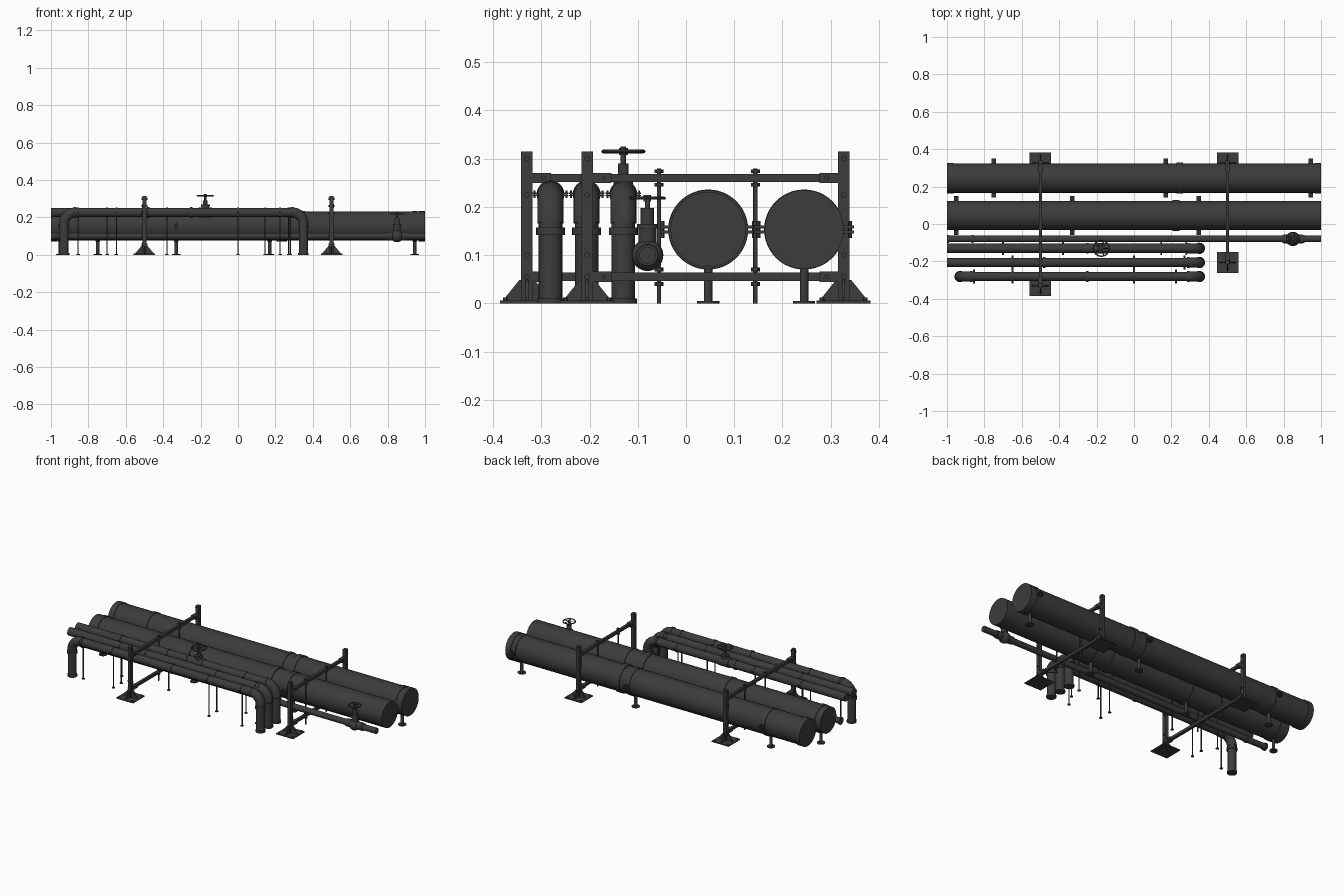
import bpy, bmesh, math
from mathutils import Vector, Matrix

if "Cube" in bpy.data.objects:
    bpy.data.objects.remove(bpy.data.objects["Cube"])

mat = bpy.data.materials.new("dark_steel")
mat.diffuse_color = (0.045, 0.045, 0.045, 1)
mat.use_nodes = True
mat.node_tree.nodes["Principled BSDF"].inputs["Base Color"].default_value = mat.diffuse_color


def finish(name, bm):
    me = bpy.data.meshes.new(name)
    bmesh.ops.recalc_face_normals(bm, faces=bm.faces[:])
    bm.to_mesh(me)
    bm.free()
    ob = bpy.data.objects.new(name, me)
    bpy.context.collection.objects.link(ob)
    me.materials.append(mat)
    bpy.ops.object.select_all(action='DESELECT')
    bpy.context.view_layer.objects.active = ob
    ob.select_set(True)
    bpy.ops.object.shade_smooth_by_angle(angle=math.radians(35))
    return ob


def box(bm, c, s):
    bmesh.ops.create_cube(bm, size=1, matrix=Matrix.Translation(c) @ Matrix.Diagonal((*s, 1)))


def cyl(bm, a, b, r, r2=None, n=24):
    a, b = Vector(a), Vector(b)
    rot = (b - a).to_track_quat('Z', 'Y').to_matrix().to_4x4()
    bmesh.ops.create_cone(bm, cap_ends=True, segments=n, radius1=r, radius2=r if r2 is None else r2,
                          depth=(b - a).length, matrix=Matrix.Translation((a + b) / 2) @ rot)


def sweep(bm, path, r, n=24, closed=False):
    # round tube along a path lying in the xz plane (or a flat ring in xy)
    pts = [Vector(p) for p in path]
    side = Vector((0, 0, 1)) if closed else Vector((0, 1, 0))
    m, rings = len(pts), []
    for i, p in enumerate(pts):
        q0 = pts[(i - 1) % m] if closed else pts[max(i - 1, 0)]
        q1 = pts[(i + 1) % m] if closed else pts[min(i + 1, m - 1)]
        up = (q1 - q0).normalized().cross(side)
        rings.append([bm.verts.new(p + r * (math.cos(t) * side + math.sin(t) * up))
                      for t in (2 * math.pi * k / n for k in range(n))])
    for i in range(m if closed else m - 1):
        a, b = rings[i], rings[(i + 1) % m]
        for k in range(n):
            bm.faces.new((a[k], a[(k + 1) % n], b[(k + 1) % n], b[k]))
    if not closed:
        bm.faces.new(rings[0])
        bm.faces.new(rings[-1])


def clamp(bm, x, y, z, r, w, ear):
    # split band with bolted ears on both sides
    cyl(bm, (x - w / 2, y, z), (x + w / 2, y, z), r, n=40)
    for s in (-1, 1):
        for dz in (-1, 1):
            box(bm, (x, y + s * (r + ear / 2 - 0.003), z + dz * ear * 0.25), (w, ear + 0.006, ear * 0.28))
        cyl(bm, (x, y + s * (r + ear * 0.6), z - ear * 0.8), (x, y + s * (r + ear * 0.6), z + ear * 0.8), ear * 0.2, n=6)


def wheel(bm, x, y, z, r):
    # handwheel with hub and spokes
    sweep(bm, [(x + r * math.cos(t), y + r * math.sin(t), z)
               for t in (2 * math.pi * k / 32 for k in range(32))], r * 0.09, 8, True)
    cyl(bm, (x, y, z - 0.007), (x, y, z + 0.007), r * 0.22)
    for k in range(5):
        t = 2 * math.pi * k / 5
        cyl(bm, (x, y, z), (x + r * math.cos(t), y + r * math.sin(t), z), r * 0.07, n=8)


# two large pipes with end sleeves, joint, clamps and stands
for name, y, ends, joint, stands in (
        ("back_large_pipe", 0.245, (-1, 0.965), 0.245, (-0.75, 0.17, 0.945)),
        ("middle_large_pipe", 0.046, (), 0.225, (-0.95, -0.33, 0.345))):
    bm = bmesh.new()
    cyl(bm, (-1, y, 0.153), (1, y, 0.153), 0.078, n=48)
    finish(name, bm)
    bm = bmesh.new()
    for x in ends:
        cyl(bm, (x, y, 0.153), (x + 0.035, y, 0.153), 0.082, n=48)
    cyl(bm, (joint - 0.018, y, 0.153), (joint + 0.018, y, 0.153), 0.083, n=48)
    finish(name + "_sleeves", bm)
    bm = bmesh.new()
    for x in stands:
        clamp(bm, x, y, 0.153, 0.082, 0.024, 0.022)
        cyl(bm, (x, y, 0), (x, y, 0.005), 0.023)
        cyl(bm, (x, y, 0.005), (x, y, 0.08), 0.009)
    finish(name + "_stands", bm)


def elbow(cx, cz, r, sgn):
    return [(cx + sgn * r * math.sin(t), cz + r * math.cos(t)) for t in (math.pi / 2 * k / 10 for k in range(11))]


# three small pipes turning down to the ground
R, H = 0.06, 0.226
for name, y, both, clamps, rings in (
        ("front_small_pipe", -0.281, True, (-0.855, -0.65, 0, 0.225), (-0.25,)),
        ("middle_small_pipe", -0.206, False, (-0.65, 0, 0.27), (-0.48,)),
        ("rear_small_pipe", -0.13, False, (-0.7, -0.38, 0.145, 0.28), (-0.25,))):
    path = [(0.35, 0)] + elbow(0.35 - R, H - R, R, 1)[::-1]
    path += ([*elbow(-0.93 + R, H - R, R, -1), (-0.93, 0)] if both else [(-1, H)])
    bm = bmesh.new()
    sweep(bm, [(px, y, pz) for px, pz in path], 0.0245)
    finish(name, bm)
    # elbow fittings, collars and feet
    bm = bmesh.new()
    for s, x in ((1, 0.35), (-1, -0.93))[:2 if both else 1]:
        sweep(bm, [(px, y, pz) for px, pz in elbow(x - s * R, H - R, R, s)], 0.027)
        cyl(bm, (x, y, 0.142), (x, y, 0.157), 0.030)
        cyl(bm, (x, y, 0), (x, y, 0.01), 0.028)
        cyl(bm, (x - s * R - 0.006, y, H), (x - s * R + 0.006, y, H), 0.029)
    for x in rings:
        cyl(bm, (x - 0.007, y, H), (x + 0.007, y, H), 0.0285)
    finish(name + "_fittings", bm)
    # clamps on thin rods
    bm = bmesh.new()
    for x in clamps:
        clamp(bm, x, y, H, 0.027, 0.009, 0.01)
        cyl(bm, (x, y, 0), (x, y, H), 0.0035, n=10)
        cyl(bm, (x, y, 0), (x, y, 0.004), 0.009)
    finish(name + "_hangers", bm)

# low thin pipe
bm = bmesh.new()
cyl(bm, (-1, -0.08, 0.1), (1, -0.08, 0.1), 0.0175)
for x in (-1, -0.87, 0.795, 0.9):
    cyl(bm, (x, -0.08, 0.1), (x + 0.012, -0.08, 0.1), 0.022)
finish("low_pipe", bm)

# gate valve on the low pipe
bm = bmesh.new()
v = (0.85, -0.08)
bmesh.ops.create_uvsphere(bm, u_segments=24, v_segments=16, radius=0.033,
                          matrix=Matrix.Translation((*v, 0.1)))
cyl(bm, (0.80, v[1], 0.1), (0.90, v[1], 0.1), 0.023)
for z0, z1, r in ((0.1, 0.158, 0.019), (0.155, 0.165, 0.022), (0.165, 0.198, 0.014), (0.195, 0.223, 0.005)):
    cyl(bm, (*v, z0), (*v, z1), r)
wheel(bm, *v, 0.218, 0.035)
finish("low_valve", bm)

# gate valve on the rear small pipe
bm = bmesh.new()
v = (-0.175, -0.13)
cyl(bm, (v[0] - 0.035, v[1], H), (v[0] + 0.035, v[1], H), 0.028)
for z0, z1, r in ((H, 0.262, 0.02), (0.258, 0.268, 0.024), (0.268, 0.29, 0.011), (0.288, 0.325, 0.0055)):
    cyl(bm, (*v, z0), (*v, z1), r)
wheel(bm, *v, 0.315, 0.042)
finish("upper_valve", bm)

# two support frames across the pipes
for tag, x, y0 in (("left", -0.5, -0.33), ("right", 0.5, -0.205)):
    y1 = 0.327
    bm = bmesh.new()
    for y in (y0, y1):
        box(bm, (x, y, 0.158), (0.02, 0.024, 0.314))
        box(bm, (x, y, 0.003), (0.115, 0.112, 0.006))
        for d in (-1, 1):
            for dx, dy in ((d, 0), (0, d)):  # gussets
                side = Vector((dy, dx, 0)) * 0.003
                c = Vector((x, y, 0))
                out = Vector((dx, dy, 0))
                prof = [c + out * a + Vector((0, 0, z)) for a, z in
                        ((0.008, 0.005), (0.045, 0.005), (0.045, 0.012), (0.016, 0.048), (0.008, 0.048))]
                f = bm.faces.new([bm.verts.new(p - side) for p in prof])
                ex = bmesh.ops.extrude_face_region(bm, geom=[f])
                bmesh.ops.translate(bm, vec=side * 2, verts=[e for e in ex["geom"] if isinstance(e, bmesh.types.BMVert)])
            for e in (-1, 1):
                cyl(bm, (x + d * 0.045, y + e * 0.045, 0), (x + d * 0.045, y + e * 0.045, 0.012), 0.005, n=6)
        for z in (0.055, 0.1, 0.225, 0.3):  # post bolts
            cyl(bm, (x - 0.016, y, z), (x + 0.016, y, z), 0.006, n=6)
    finish(tag + "_frame_posts", bm)
    bm = bmesh.new()
    for z in (0.055, 0.26):
        box(bm, (x, (y0 + y1) / 2, z), (0.016, y1 - y0, 0.017))
        for y, s in ((y0, 1), (y1, -1)):
            box(bm, (x, y + s * 0.025, z), (0.024, 0.05, 0.021))
            cyl(bm, (x - 0.016, y + s * 0.035, z), (x + 0.016, y + s * 0.035, z), 0.005, n=6)
    finish(tag + "_frame_beams", bm)
    # tie rods with nuts
    bm = bmesh.new()
    for y in (-0.056, 0.144):
        cyl(bm, (x, y, 0), (x, y, 0.28), 0.0045, n=12)
        for z in (0.04, 0.07, 0.246, 0.274):
            cyl(bm, (x, y, z - 0.004), (x, y, z + 0.004), 0.009, n=6)
    finish(tag + "_tie_rods", bm)
